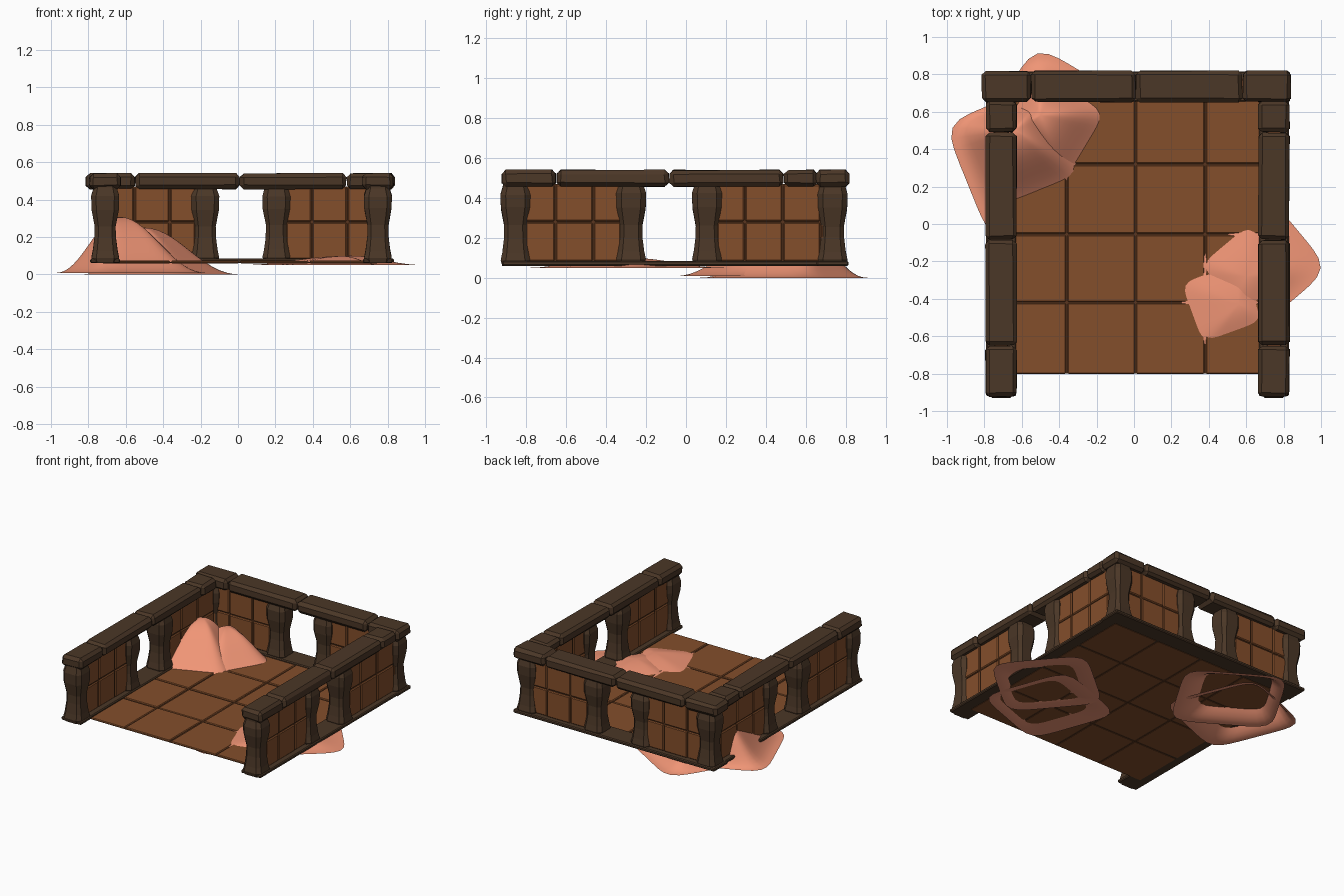
import bpy, bmesh, math, random
from mathutils import Vector, Matrix

if "Cube" in bpy.data.objects:
    bpy.data.objects.remove(bpy.data.objects["Cube"])

random.seed(4)


def material(name, rgb):
    m = bpy.data.materials.new(name)
    m.diffuse_color = (*rgb, 1)
    m.use_nodes = True
    m.node_tree.nodes["Principled BSDF"].inputs["Base Color"].default_value = m.diffuse_color
    return m


TIMBER = material("dark_timber", (0.07, 0.038, 0.02))
TILE = material("brown_tile", (0.23, 0.077, 0.024))
JOINT = material("tile_joint", (0.10, 0.036, 0.013))
SAND = material("sand", (0.87, 0.30, 0.18))


def finish(name, bm, mat, matrix=None, smooth=False):
    if matrix:
        bm.transform(matrix)
    me = bpy.data.meshes.new(name)
    bm.to_mesh(me)
    bm.free()
    me.materials.append(mat)
    for p in me.polygons:
        p.use_smooth = smooth
    ob = bpy.data.objects.new(name, me)
    bpy.context.collection.objects.link(ob)
    return ob


def add_box(bm, lo, hi, bevel=0.0, jitter=0.0):
    """Axis-aligned box with optional chamfer and hand-hewn wobble."""
    lo, hi = Vector(lo), Vector(hi)
    part = bmesh.new()
    bmesh.ops.create_cube(part, size=1)
    for v in part.verts:
        v.co = (lo + hi) / 2 + v.co * (hi - lo)
    if bevel:
        bmesh.ops.bevel(part, geom=part.edges[:], offset=bevel, segments=1, affect='EDGES')
    for v in part.verts:
        v.co += Vector([random.uniform(-jitter, jitter) for _ in range(3)])
    me = bpy.data.meshes.new("tmp")
    part.to_mesh(me)
    part.free()
    bm.from_mesh(me)
    bpy.data.meshes.remove(me)


# Pillar outline: (height, half width)
PILLAR = [(0.06, 0.066), (0.09, 0.074), (0.13, 0.066), (0.20, 0.057), (0.26, 0.056),
          (0.35, 0.073), (0.42, 0.075), (0.46, 0.062), (0.50, 0.062)]


def add_pillar(bm, u):
    rings = []
    for z, h in PILLAR:
        c = h * 0.65
        pts = [(h, -c), (h, c), (c, h), (-c, h), (-h, c), (-h, -c), (-c, -h), (c, -h)]
        dz = random.uniform(-0.006, 0.006) if z > 0.07 else 0
        rings.append([bm.verts.new((u + x, y, z + dz)) for x, y in pts])
    for a, b in zip(rings, rings[1:]):
        for i in range(8):
            j = (i + 1) % 8
            bm.faces.new((a[i], a[j], b[j], b[i]))
    bm.faces.new(rings[0][::-1])
    bm.faces.new(rings[-1])


def wall(name, matrix, pillars, cuts, base, panels):
    """Wall along local x; the open window is centred on local x = 0."""
    bm = bmesh.new()
    for u in pillars:
        add_pillar(bm, u)
    finish(name + "_pillars", bm, TIMBER, matrix)

    # Top beams
    bm = bmesh.new()
    for a, b in zip(cuts, cuts[1:]):
        add_box(bm, (a + 0.002, -0.083, 0.457), (b - 0.002, 0.083, 0.54), 0.02, 0.003)
    finish(name + "_top_beams", bm, TIMBER, matrix)

    # Sill
    bm = bmesh.new()
    add_box(bm, (base[0], -0.08, 0.06), (base[1], 0.08, 0.084), 0.006)
    finish(name + "_sill", bm, TIMBER, matrix)

    # Tiled panels with recessed joints
    tiles, core = bmesh.new(), bmesh.new()
    for a, b in panels:
        add_box(core, (a, -0.034, 0.075), (b, 0.034, 0.47))
        edges = sorted({a, b} | {k * 0.19 for k in range(-5, 6) if a + 0.03 < k * 0.19 < b - 0.03})
        for e, f in zip(edges, edges[1:]):
            for z0, z1 in ((0.08, 0.28), (0.28, 0.47)):
                d = 0.043 + random.uniform(-0.003, 0.003)
                add_box(tiles, (e + 0.003, -d, z0 + 0.003), (f - 0.003, d, z1 - 0.003), 0.006)
    finish(name + "_tiles", tiles, TILE, matrix)
    finish(name + "_panel_core", core, JOINT, matrix)


# Left and right walls, running along y
for side, x in (("left", -0.71), ("right", 0.748)):
    wall(side + "_wall",
         Matrix.Translation((x, -0.085, 0)) @ Matrix.Rotation(math.pi / 2, 4, 'Z'),
         (-0.77, -0.19, 0.19), (-0.84, -0.565, 0.0, 0.575, 0.745),
         (-0.835, 0.87), ((-0.72, -0.24), (0.24, 0.80)))

# Back wall with the two corner posts
wall("back_wall", Matrix.Translation((0.015, 0.735, 0)),
     (-0.725, -0.19, 0.19, 0.733), (-0.83, -0.565, -0.005, 0.565, 0.825),
     (-0.815, 0.82), ((-0.70, -0.24), (0.24, 0.70)))

# Floor slab and 4 x 4 tiles
bm = bmesh.new()
add_box(bm, (-0.73, -0.80, 0.060), (0.76, 0.72, 0.066))
finish("floor_slab", bm, JOINT)
bm = bmesh.new()
xs = [-0.73, -0.36, 0.008, 0.38, 0.75]
ys = [-0.805, -0.42, -0.055, 0.32, 0.70]
for x0, x1 in zip(xs, xs[1:]):
    for y0, y1 in zip(ys, ys[1:]):
        top = 0.073 + random.uniform(-0.002, 0.002)
        add_box(bm, (x0 + 0.004, y0 + 0.004, 0.058), (x1 - 0.004, y1 - 0.004, top), 0.005)
finish("floor_tiles", bm, TILE)


def mound(name, centre, peak, half, angle, base, height):
    """Open sheet with a rounded-square rim rising to an off-centre peak."""
    n, rings = 48, 14
    bm = bmesh.new()
    top = bm.verts.new((*peak, base + height))
    prev = None
    for k in range(1, rings + 1):
        t = k / rings
        z = base + height * (0.5 + 0.5 * math.cos(math.pi * t)) ** 1.1
        row = []
        for i in range(n):
            a = 2 * math.pi * i / n
            r = half / (abs(math.cos(a)) ** 6 + abs(math.sin(a)) ** 6) ** (1 / 6)
            rx = centre[0] + r * math.cos(a + angle)
            ry = centre[1] + r * math.sin(a + angle)
            row.append(bm.verts.new((peak[0] + (rx - peak[0]) * t,
                                     peak[1] + (ry - peak[1]) * t, z)))
        for i in range(n):
            j = (i + 1) % n
            if prev:
                bm.faces.new((prev[i], row[i], row[j], prev[j]))
            else:
                bm.faces.new((top, row[i], row[j]))
        prev = row
    finish(name, bm, SAND, smooth=True)


# Tall sand heap in the back left corner, low drift under the right wall
mound("sand_heap_main", (-0.57, 0.345), (-0.635, 0.50), 0.345, math.radians(22), 0.008, 0.30)
mound("sand_heap_side", (-0.41, 0.49), (-0.50, 0.58), 0.345, math.radians(-31), 0.0, 0.25)
mound("sand_drift_outer", (0.59, -0.20), (0.60, -0.28), 0.325, math.radians(40), 0.05, 0.05)
mound("sand_drift_inner", (0.39, -0.41), (0.56, -0.43), 0.33, math.radians(20), 0.05, 0.048)
